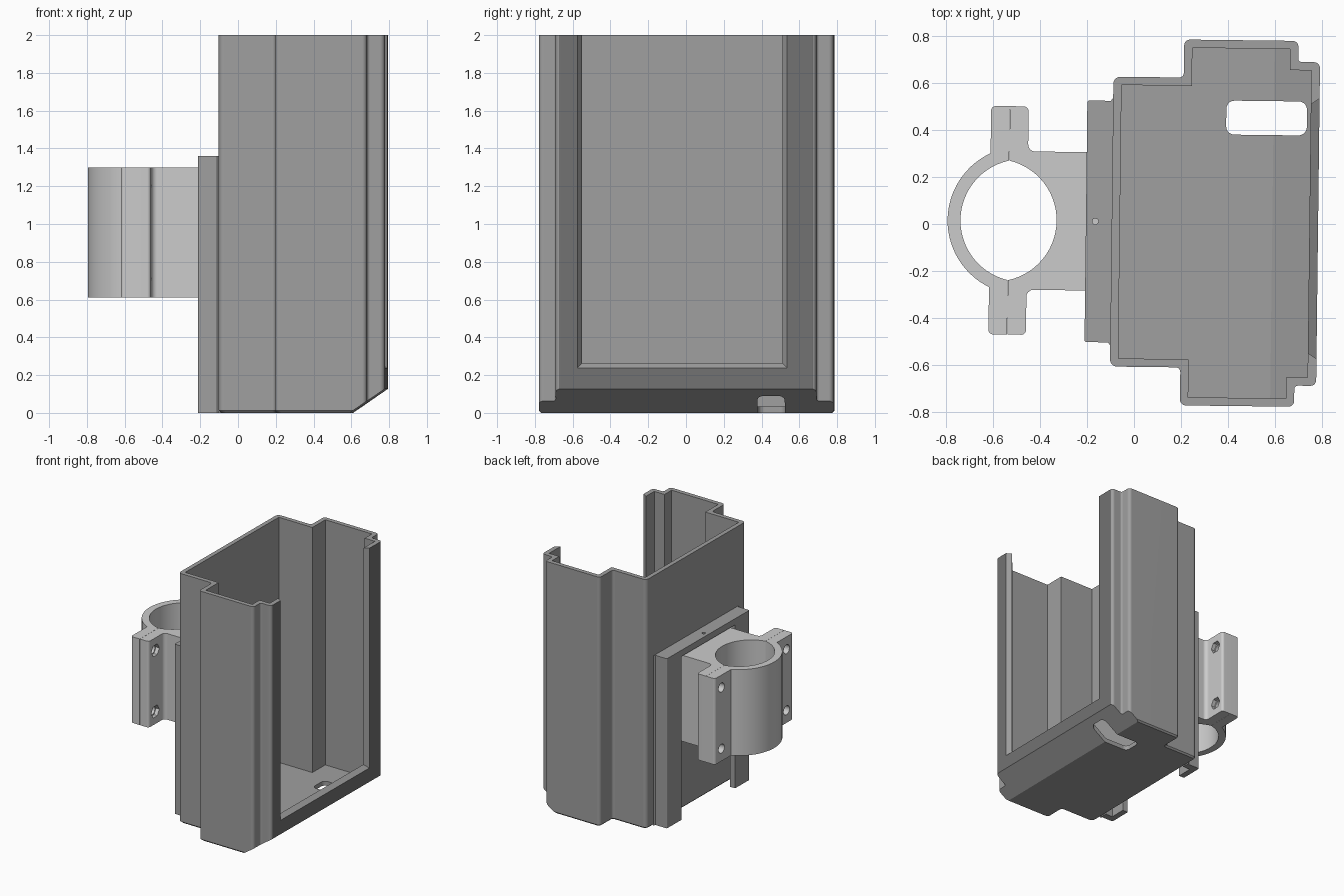
import bpy, math
from mathutils import Matrix, Vector

if "Cube" in bpy.data.objects:
    bpy.data.objects.remove(bpy.data.objects["Cube"])


def mirrored(half):
    return half + [(p[0], -p[1], *p[2:]) for p in reversed(half)]


def inset(pts, d):
    out, n = [], len(pts)
    for i, p in enumerate(pts):
        v = Vector(p[:2])
        for a, b in ((pts[i - 1], p), (p, pts[(i + 1) % n])):
            e = (Vector(b[:2]) - Vector(a[:2])).normalized()
            v += Vector((-e.y, e.x)) * d
        out.append((v.x, v.y, *p[2:]))
    return out


def fillet(pts, seg=5):
    # a third value on a point is the radius of a right-angle round
    out, n = [], len(pts)
    for i, p in enumerate(pts):
        if len(p) < 3:
            out.append(tuple(p))
            continue
        v = Vector(p[:2])
        u = (Vector(pts[i - 1][:2]) - v).normalized() * p[2]
        w = (Vector(pts[(i + 1) % n][:2]) - v).normalized() * p[2]
        for k in range(seg + 1):
            t = k / seg * math.pi / 2
            q = v + u * (1 - math.sin(t)) + w * (1 - math.cos(t))
            out.append((q.x, q.y))
    return out


def arc(cx, r, a0, a1, n=28):
    return [(cx + r * math.cos(math.radians(a0 + (a1 - a0) * k / n)),
             r * math.sin(math.radians(a0 + (a1 - a0) * k / n))) for k in range(n + 1)]


def loft(name, rings):
    n = len(rings[0])
    verts = [v for r in rings for v in r]
    faces = [tuple(reversed(range(n))), tuple(range(len(verts) - n, len(verts)))]
    for k in range(len(rings) - 1):
        for i in range(n):
            j = (i + 1) % n
            faces.append((k * n + i, k * n + j, (k + 1) * n + j, (k + 1) * n + i))
    me = bpy.data.meshes.new(name)
    me.from_pydata(verts, [], faces)
    ob = bpy.data.objects.new(name, me)
    bpy.context.collection.objects.link(ob)
    return ob


def prism(name, pts, lo, hi, axis='z'):
    put = {'z': lambda a, b, c: (a, b, c),
           'y': lambda a, b, c: (a, -c, b),
           'x': lambda a, b, c: (c, a, b)}[axis]
    return loft(name, [[put(p[0], p[1], c) for p in pts] for c in (lo, hi)])


def box(name, x0, x1, y0, y1, z0, z1):
    return prism(name, [(x0, y0), (x1, y0), (x1, y1), (x0, y1)], z0, z1)


def rod(name, a, b, r, lo, hi, axis, n=24):
    pts = [(a + r * math.cos(2 * math.pi * k / n), b + r * math.sin(2 * math.pi * k / n))
           for k in range(n)]
    return prism(name, pts, lo, hi, axis)


def cut(ob, *cutters):
    for c in cutters:
        m = ob.modifiers.new("cut", 'BOOLEAN')
        m.operation, m.solver, m.object = 'DIFFERENCE', 'EXACT', c
    bpy.context.view_layer.update()
    dg = bpy.context.evaluated_depsgraph_get()
    me = bpy.data.meshes.new_from_object(ob.evaluated_get(dg))
    ob.modifiers.clear()
    ob.data = me
    for c in cutters:
        bpy.data.objects.remove(c)
    return ob


def grey(name, v):
    m = bpy.data.materials.new(name)
    m.diffuse_color = (v, v, v, 1)
    m.use_nodes = True
    m.node_tree.nodes["Principled BSDF"].inputs["Base Color"].default_value = m.diffuse_color
    return m


# Stepped tray shell with sloping front toe
outer = mirrored([(0.785, 0.69, 0.025), (0.692, 0.69, 0.015), (0.692, 0.78, 0.025),
                  (0.205, 0.78, 0.025), (0.205, 0.618, 0.02), (-0.095, 0.618, 0.03)])
inner = mirrored([(0.748, 0.655), (0.657, 0.655), (0.657, 0.745), (0.24, 0.745),
                  (0.24, 0.583), (-0.06, 0.583)])
full, small = fillet(outer), fillet(inset(outer, 0.012))
tray = loft("tray_shell", [[(*p, 0.0) for p in small],
                           [(*p, 0.012) for p in full],
                           [(*p, 2.0) for p in full]])


def toe(lift):
    line = lambda x: 0.684 * (x - 0.6) + lift
    return prism("toe_cut", [(0.4, line(0.4)), (0.4, -0.3), (1.0, -0.3), (1.0, line(1.0))],
                 -1, 1, 'y')


cut(tray, toe(0.0))
cavity = prism("cavity", inner, 0.035, 2.2)
cut(cavity, toe(0.042))

# Tapered front window, open at the top
window = loft("window", [
    [(x, y - 0.02, z) for y, z in ((-h, z0), (h, z0), (h, 2.2), (-h, 2.2))]
    for x, h, z0 in ((0.70, 0.53, 0.265), (0.748, 0.53, 0.265), (0.785, 0.555, 0.238), (0.84, 0.58, 0.21))])
# Cable slot through the floor
slot = prism("slot", fillet([(0.388, 0.377, 0.035), (0.732, 0.377, 0.035),
                             (0.732, 0.522, 0.035), (0.388, 0.522, 0.035)]), -0.1, 0.2)
cut(tray, cavity)
cut(tray, window)
cut(tray, slot)

# Rear slide rail with undercut channel and capped top
rail = prism("slide_rail", fillet(mirrored([(-0.094, 0.53), (-0.105, 0.515),
                                            (-0.205, 0.515, 0.008)])), 0.0, 1.36)
cut(rail, box("channel", -0.158, -0.05, -0.46, 0.46, -0.1, 1.31))
cut(rail, box("throat", -0.3, -0.12, -0.335, 0.335, -0.1, 1.31))
cut(rail, rod("pin_hole", -0.165, 0.0, 0.013, 1.2, 1.5, 'z'))

# Pole clamp: cap half and carriage half
Z0, Z1 = 0.61, 1.30
cap = prism("clamp_cap", fillet(
    [(-0.5355, 0.487), (-0.615, 0.487, 0.02)] + arc(-0.479, 0.316, 115.5, 244.5)
    + [(-0.615, -0.487, 0.02), (-0.5355, -0.487)] + arc(-0.479, 0.261, 257.5, 102.5)), Z0, Z1)
half = [(-0.1, 0.45), (-0.152, 0.45), (-0.152, 0.295), (-0.455, 0.295, 0.03),
        (-0.455, 0.487, 0.02), (-0.5345, 0.487)]
low = mirrored(half)[len(half):]
carriage = prism("clamp_carriage", fillet(
    half + arc(-0.591, 0.261, 77.5, -77.5) + low), Z0, Z1)

# Bolt holes in the ears, with hex nut pockets on the carriage side
spots = [(s * 0.405, z) for s in (-1, 1) for z in (0.71, 1.20)]
for ob in (cap, carriage):
    cut(ob, *[rod("bolt", y, z, 0.036, -0.8, -0.4, 'x') for y, z in spots])
cut(carriage, *[rod("nut", y, z, 0.05, -0.485, -0.4, 'x', 6) for y, z in spots])

# Greys: dark tray and rail, darker front frame, lighter clamp
dark, frame, light = grey("dark_grey", 0.35), grey("frame_grey", 0.17), grey("light_grey", 0.67)
for ob, mats in ((tray, (dark, frame)), (rail, (dark,)), (cap, (light,)), (carriage, (light,))):
    ob.data.materials.clear()
    for m in mats:
        ob.data.materials.append(m)
    for p in ob.data.polygons:
        p.material_index = int(ob is tray and p.normal.x > 0.95 and p.center.x > 0.775)

# Slight turn of the whole assembly, then edge-aware shading
turn = Matrix.Translation((0, 0.009, 0)) @ Matrix.Rotation(-0.012, 4, 'Z')
bpy.ops.object.select_all(action='DESELECT')
for ob in (tray, rail, cap, carriage):
    ob.data.transform(turn)
    ob.select_set(True)
    bpy.context.view_layer.objects.active = ob
bpy.ops.object.shade_smooth_by_angle(angle=math.radians(30))
for ob in (tray, rail, cap, carriage):
    ob.modifiers.new("flat_faces", 'WEIGHTED_NORMAL').keep_sharp = True
